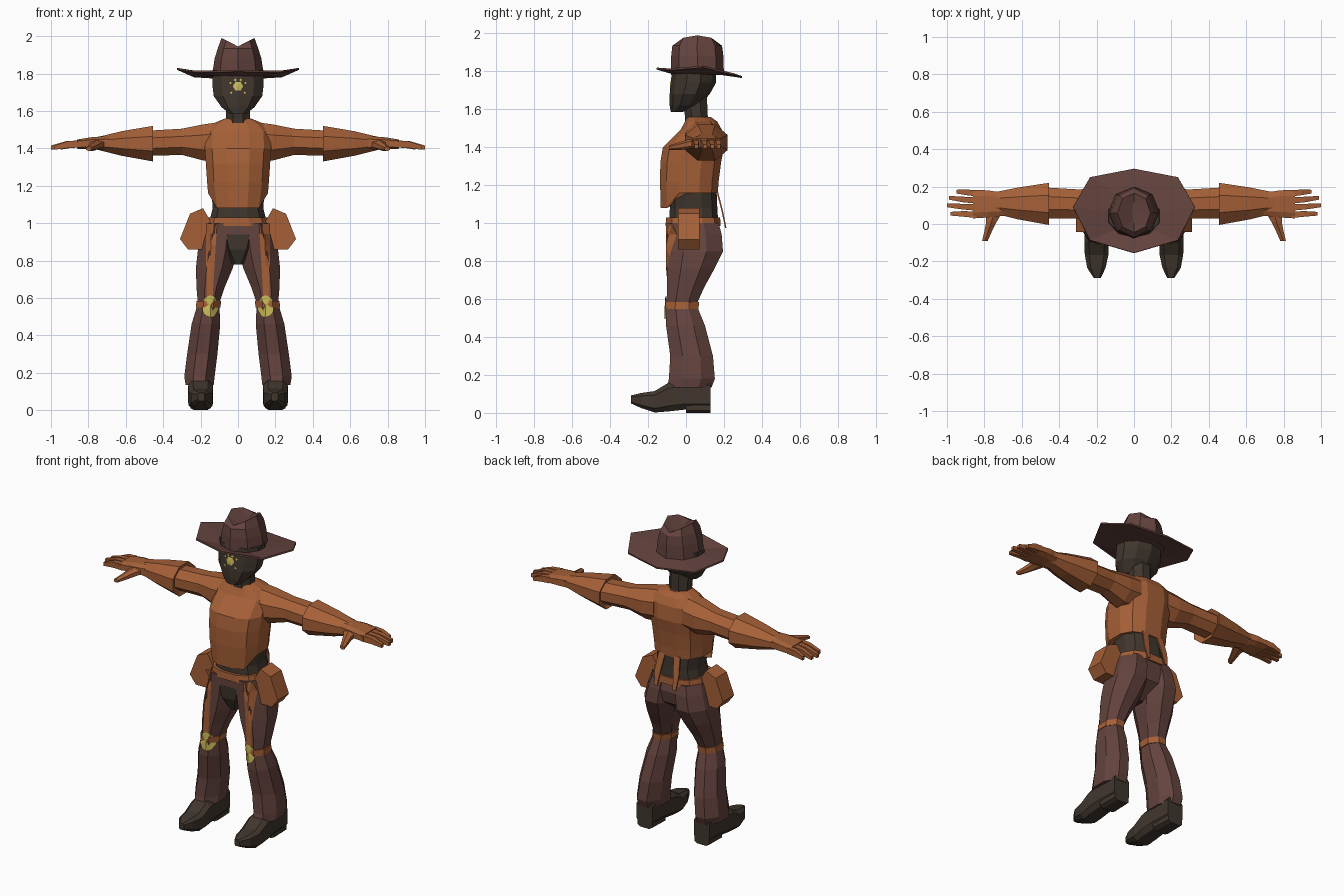
import bpy, bmesh, math
from mathutils import Vector
from mathutils.bvhtree import BVHTree

if "Cube" in bpy.data.objects:
    bpy.data.objects.remove(bpy.data.objects["Cube"])


def material(name, rgb):
    m = bpy.data.materials.new(name)
    m.diffuse_color = (*[(c / 255) ** 2.2 for c in rgb], 1)
    m.use_nodes = True
    m.node_tree.nodes["Principled BSDF"].inputs["Base Color"].default_value = m.diffuse_color
    return m


LEATHER = material("tan leather", (164, 96, 58))
BROWN = material("dark brown cloth", (100, 69, 64))
DARK = material("charcoal brown", (66, 57, 49))
YELLOW = material("dull yellow", (200, 184, 88))


def ring(axis, t, u0, u1, v0, v1, n=8, p=1.0, off=0.5):
    """Polygon cross-section filling the box u0..u1, v0..v1 at position t on an axis."""
    raw = []
    for i in range(n):
        a = 2 * math.pi * (i + off) / n
        raw.append([math.copysign(abs(f) ** p, f) for f in (math.cos(a), math.sin(a))])
    mu, mv = max(abs(r[0]) for r in raw), max(abs(r[1]) for r in raw)
    pts = []
    for c, s in raw:
        u = (u0 + u1) / 2 + (u1 - u0) / 2 * c / mu
        v = (v0 + v1) / 2 + (v1 - v0) / 2 * s / mv
        pts.append(Vector({"z": (u, v, t), "x": (t, u, v), "y": (u, t, v)}[axis]))
    return pts


def rings(axis, rows, **kw):
    return [ring(axis, *r, **kw) for r in rows]


def make(name, verts, faces, mats, mirror=False):
    mesh = bpy.data.meshes.new(name)
    bm = bmesh.new()
    vs = [bm.verts.new(v) for v in verts]
    for f in faces:
        bm.faces.new([vs[i] for i in f])
    bmesh.ops.recalc_face_normals(bm, faces=bm.faces[:])
    bm.to_mesh(mesh)
    bm.free()
    for m in mats:
        mesh.materials.append(m)
    ob = bpy.data.objects.new(name, mesh)
    bpy.context.collection.objects.link(ob)
    if mirror:
        ob.modifiers.new("mirror", "MIRROR")
    return ob


def loft(name, sections, *mats, mirror=False, caps=True):
    n = len(sections[0])
    verts = [p for s in sections for p in s]
    faces = [(k * n + i, k * n + (i + 1) % n, (k + 1) * n + (i + 1) % n, (k + 1) * n + i)
             for k in range(len(sections) - 1) for i in range(n)]
    if caps:
        faces += [tuple(range(n)), tuple(range(len(verts) - n, len(verts)))]
    return make(name, verts, faces, mats, mirror)


def projector(ob, gap=0.005):
    """Returns a function that drops a front-view point onto the object's front."""
    tree = BVHTree.FromPolygons([v.co for v in ob.data.vertices],
                                [tuple(p.vertices) for p in ob.data.polygons])

    def drop(x, z):
        hit = tree.ray_cast(Vector((x, -1, z)), Vector((0, 1, 0)))[0]
        return Vector((x, (hit.y if hit else -0.08) - gap, z))
    return drop


def patch(name, drop, cx, cz, rx, rz, n, mirror=True, spin=0.0):
    pts = [drop(cx, cz)]
    for i in range(n):
        a = 2 * math.pi * i / n + spin
        pts.append(drop(cx + rx * math.cos(a), cz + rz * math.sin(a)))
    make(name, pts, [(0, i + 1, (i + 1) % n + 1) for i in range(n)], [YELLOW], mirror)


# Hat: dented crown and curled brim
crown = [ring("z", 1.78, -.14, .14, -.078, .2, off=0),
         ring("z", 1.88, -.125, .125, -.078, .197, off=0),
         ring("z", 1.935, -.108, .108, -.072, .19, off=0),
         ring("z", 1.99, -.088, .088, -.045, .165, off=0),
         ring("z", 1.94, -.008, .008, 0, .12, off=0)]
for p in crown[3]:
    p.z = 1.945 + .045 * abs(p.x) / .088
loft("hat_crown", crown, BROWN)
half = [(0, -.155, 1.815), (.235, -.087, 1.81), (.326, .09, 1.825), (.235, .25, 1.785), (0, .295, 1.77)]
outer = [Vector(p) for p in half] + [Vector((-x, y, z)) for x, y, z in half[3:0:-1]]
inner = ring("z", 1.79, -.135, .135, -.07, .195, off=-2)
brim = loft("hat_brim", [inner, outer], BROWN, caps=False)
solid = brim.modifiers.new("thickness", "SOLIDIFY")
solid.thickness, solid.offset = .01, 0

# Head, neck and face marks
head = loft("head", rings("z", [
    (1.585, -.045, .045, -.08, -.02), (1.62, -.088, .088, -.086, .07), (1.68, -.13, .13, -.086, .125),
    (1.74, -.137, .137, -.08, .158), (1.82, -.135, .135, -.07, .16)], n=10), DARK)
loft("neck", rings("z", [(1.48, -.075, .075, -.005, .13), (1.56, -.064, .064, -.005, .115),
                         (1.67, -.066, .066, -.02, .11)]), DARK)
on_face = projector(head, .004)
patch("face_mark", on_face, 0, 1.732, .028, .027, 6, mirror=False)
for x, z, r in ((.04, 1.75, .007), (.036, 1.697, .007), (.015, 1.765, .008)):
    patch("face_fleck", on_face, x, z, r, r, 4)

# Shirt with a lower front hem, bare waist and belt
shirt = rings("z", [
    (1.16, -.16, .16, -.133, .168), (1.22, -.165, .165, -.137, .172), (1.32, -.172, .172, -.135, .185),
    (1.4, -.178, .178, -.122, .2), (1.49, -.175, .175, -.03, .19), (1.535, -.13, .13, -.005, .165),
    (1.56, -.068, .068, .005, .13)], n=12, p=.8)
for p in shirt[0]:
    if p.y < -.06:
        p.z, p.x = 1.08, p.x * .9
loft("shirt", shirt, LEATHER)
loft("waist", rings("z", [(1.0, -.155, .155, -.09, .17), (1.08, -.135, .135, -.085, .165),
                          (1.2, -.145, .145, -.09, .16)], n=12, p=.8), DARK)
loft("belt", rings("z", [(.985, -.172, .172, -.108, .182), (1.03, -.16, .16, -.105, .18)],
                   n=12, p=.8), LEATHER)

# Shirt tails hanging at the back
loft("shirt_tail", rings("z", [(.975, .055, .075, .206, .213), (1.06, .045, .085, .188, .196),
                               (1.17, .03, .075, .16, .168)], n=4), LEATHER, mirror=True)

# Arms: sleeve, flared gauntlet, palm, fingers, thumb
loft("sleeve", rings("x", [
    (.1, -.01, .185, 1.34, 1.54), (.185, 0, .19, 1.335, 1.528), (.3, .03, .185, 1.365, 1.505),
    (.47, .03, .195, 1.36, 1.495)]), LEATHER, mirror=True)
loft("gauntlet", rings("x", [
    (.468, .03, .19, 1.36, 1.49), (.455, -.005, .22, 1.33, 1.52), (.62, .025, .195, 1.36, 1.492),
    (.72, .05, .175, 1.385, 1.468), (.78, .06, .17, 1.4, 1.455)]), LEATHER, mirror=True)
loft("palm", rings("x", [(.69, .045, .165, 1.39, 1.465), (.78, .035, .18, 1.395, 1.46),
                         (.86, .03, .182, 1.398, 1.447)], p=.6), LEATHER, mirror=True)
for y, tip_y, tip in ((.164, .173, .95), (.126, .14, .988), (.088, .1, 1.0), (.049, .055, .98)):
    mid = (.84 + tip) / 2
    loft("finger", rings("x", [
        (.84, y - .017, y + .017, 1.405, 1.443), (mid, y - .01, y + .02, 1.402, 1.438),
        (tip, tip_y - .01, tip_y + .01, 1.393, 1.415)], n=4), LEATHER, mirror=True)
loft("thumb", rings("y", [(.07, .70, .79, 1.4, 1.45), (.01, .735, .79, 1.39, 1.44),
                          (-.04, .76, .8, 1.385, 1.425), (-.09, .782, .812, 1.385, 1.41)], n=6),
     LEATHER, mirror=True)

# Hips with a dark inner panel
hips = loft("hips", rings("z", [
    (1.0, -.155, .155, -.1, .168), (.94, -.16, .16, -.1, .182), (.86, -.11, .11, -.095, .165),
    (.78, -.035, .035, -.06, .06)], n=8), BROWN, DARK)
for f in hips.data.polygons:
    f.material_index = int(f.center.z < .92 and f.center.y < .1)

# Flared trouser legs
leg = loft("trouser_leg", rings("z", [
    (1.0, .0, .17, -.1, .172), (.94, .002, .19, -.1, .188), (.85, .006, .215, -.1, .195),
    (.76, .028, .225, -.1, .15), (.66, .07, .222, -.1, .095), (.57, .1, .215, -.103, .055),
    (.46, .095, .248, -.105, .1), (.3, .11, .272, -.083, .142), (.18, .125, .287, -.09, .152),
    (.135, .13, .28, -.1, .135)]), BROWN, mirror=True)
loft("knee_band", rings("z", [(.548, .094, .225, -.108, .066), (.585, .09, .222, -.108, .069)]),
     LEATHER, mirror=True)

# Front stripes and knee pads, laid onto the trousers
on_leg = projector(leg)
rows = 8
verts, faces = [], []
for k in range(rows):
    t = k / (rows - 1)
    for c in (-1, 0, 1):
        verts.append(on_leg(.142 + .01 * t + c * (.03 - .014 * t), .998 - .4 * t))
for k in range(rows - 1):
    for c in (0, 1):
        a = 3 * k + c
        faces.append((a, a + 1, a + 4, a + 3))
make("leg_stripe", verts, faces, [LEATHER], mirror=True)
patch("knee_pad", projector(leg, .009), .148, .555, .045, .06, 10, spin=math.pi / 10)

# Hip pouches
outline = [(.187, 1.08), (.257, 1.05), (.31, .915), (.268, .86), (.178, .86), (.135, .99)]
loft("hip_pouch", [[Vector((x, y, z)) for x, z in outline] for y in (-.042, .07)], LEATHER, mirror=True)

# Boots: pointed upper, raised arch and heel block
loft("boot", rings("y", [
    (-.29, .178, .214, .05, .092), (-.235, .152, .25, .025, .105), (-.165, .137, .263, .002, .115),
    (-.09, .134, .266, .008, .16), (.0, .138, .262, .018, .175), (.13, .146, .256, .018, .175)],
    p=.55), DARK, mirror=True)
loft("boot_heel", rings("y", [(.0, .145, .255, 0, .06), (.13, .15, .252, 0, .06)], p=.55),
     DARK, mirror=True)
